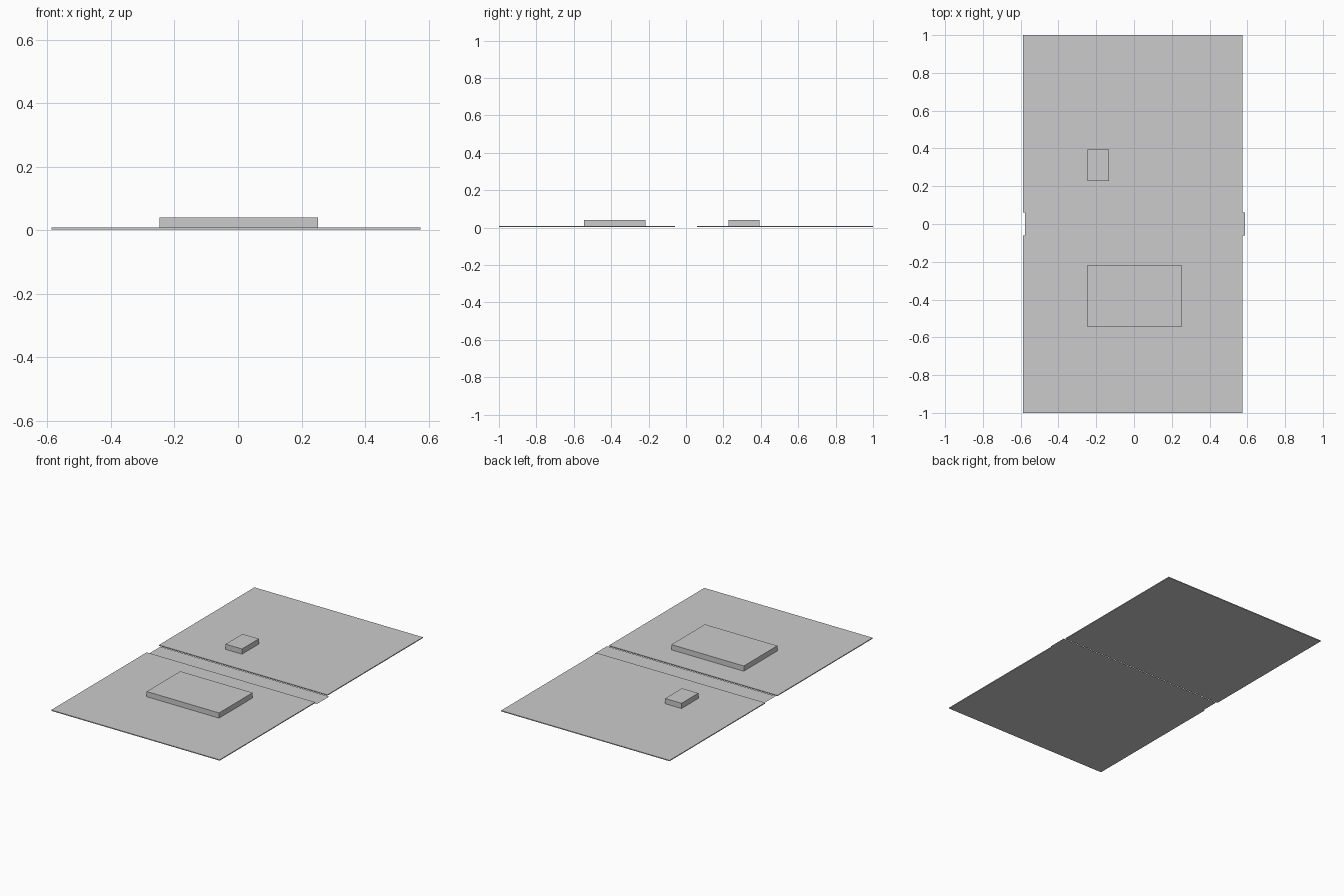
import bpy, bmesh
from mathutils import Matrix, Vector

if "Cube" in bpy.data.objects:
    bpy.data.objects.remove(bpy.data.objects["Cube"])


def box(name, x, y, z):
    """Axis-aligned box from its (min, max) ranges; a flat sheet if z is a single level."""
    bm = bmesh.new()
    if z[0] == z[1]:
        bmesh.ops.create_grid(bm, x_segments=1, y_segments=1, size=0.5)
    else:
        bmesh.ops.create_cube(bm, size=1)
    ranges = (x, y, z)
    size = Vector([b - a for a, b in ranges])
    mid = Vector([(a + b) / 2 for a, b in ranges])
    for v in bm.verts:
        v.co = mid + Vector([c * s for c, s in zip(v.co, size)])
    mesh = bpy.data.meshes.new(name)
    bm.to_mesh(mesh)
    bm.free()
    obj = bpy.data.objects.new(name, mesh)
    bpy.context.collection.objects.link(obj)
    return obj


BOARD_Z = (0.002, 0.0075)
BLOCK_Z = (0.0075, 0.04)

# Two cover boards, either side of the spine gap
for name, side in (("front_board", -1), ("back_board", 1)):
    box(name, (-0.587, 0.574), tuple(sorted((side * 0.06, side * 1.0))), BOARD_Z)

# Thin spine sheet, shifted slightly to the right
box("spine_strip", (-0.576, 0.587), (-0.06, 0.06), (0.0, 0.0))

# Raised blocks on the boards
box("large_block", (-0.247, 0.252), (-0.546, -0.216), BLOCK_Z)
box("small_block", (-0.245, -0.132), (0.228, 0.394), BLOCK_Z)
